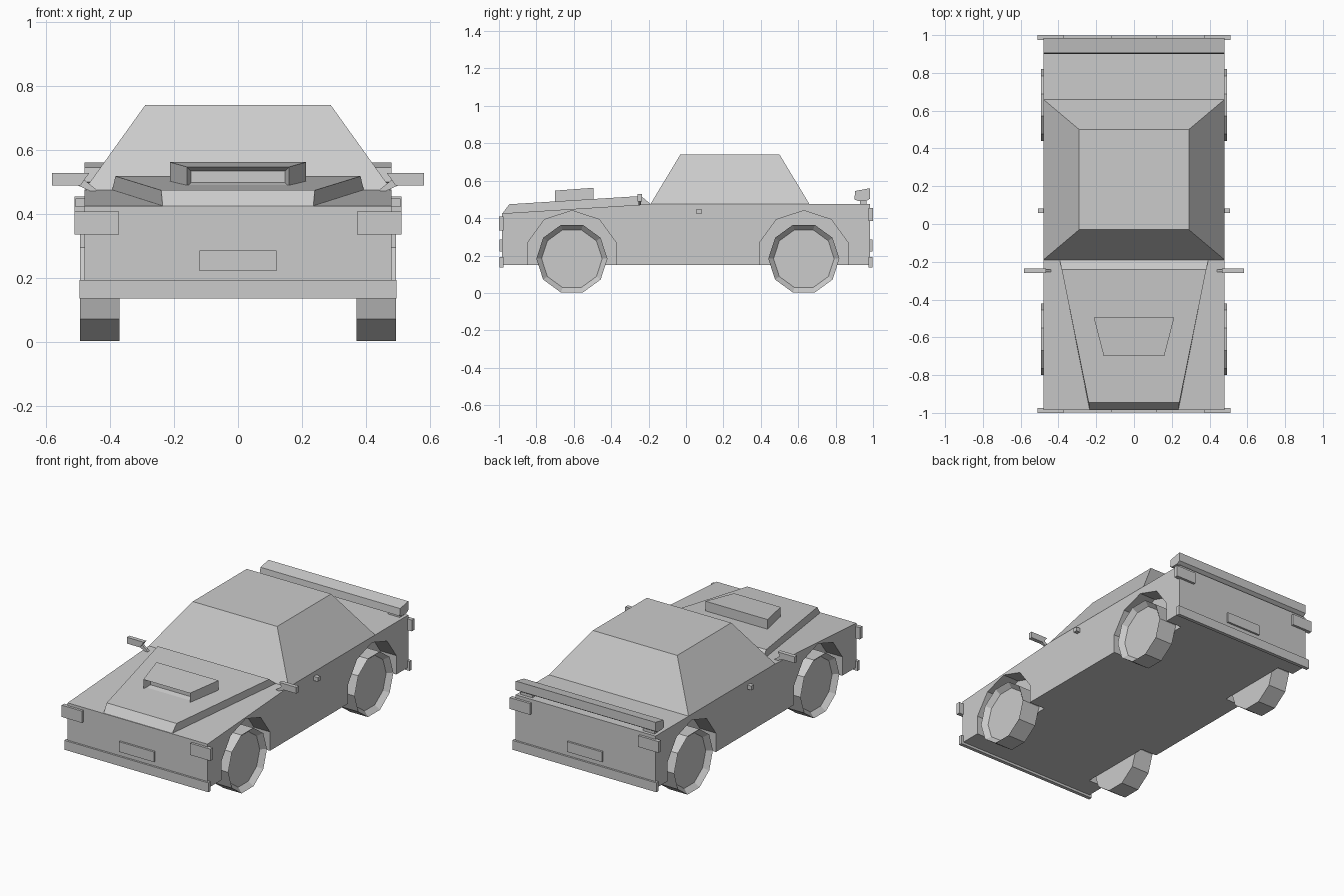
import bpy, bmesh
from math import sin, cos, pi

if "Cube" in bpy.data.objects:
    bpy.data.objects.remove(bpy.data.objects["Cube"])


def mesh_object(name, bm):
    bmesh.ops.recalc_face_normals(bm, faces=bm.faces)
    me = bpy.data.meshes.new(name)
    bm.to_mesh(me)
    bm.free()
    ob = bpy.data.objects.new(name, me)
    bpy.context.collection.objects.link(ob)
    return ob


def loft(name, ring_a, ring_b):
    """Closed solid between two matching outlines."""
    bm = bmesh.new()
    a = [bm.verts.new(p) for p in ring_a]
    b = [bm.verts.new(p) for p in ring_b]
    bm.faces.new(a)
    bm.faces.new(b)
    for i in range(len(a)):
        j = (i + 1) % len(a)
        bm.faces.new((a[i], a[j], b[j], b[i]))
    return mesh_object(name, bm)


def side_prism(name, yz, x0, x1):
    return loft(name, [(x0, y, z) for y, z in yz], [(x1, y, z) for y, z in yz])


def box(name, x0, x1, y0, y1, z0, z1):
    return side_prism(name, [(y0, z0), (y1, z0), (y1, z1), (y0, z1)], x0, x1)


def decagon(cy, cz, r, turn=0.0):
    return [(cy + r * cos(turn + i * pi / 5), cz + r * sin(turn + i * pi / 5)) for i in range(10)]


def recess(ob, pick, thickness, depth):
    """Inset the faces chosen by pick() and push them inwards."""
    bm = bmesh.new()
    bm.from_mesh(ob.data)
    faces = [f for f in bm.faces if pick(f)]
    bmesh.ops.inset_region(bm, faces=faces, thickness=thickness)
    for f in faces:
        bmesh.ops.translate(bm, verts=f.verts, vec=-f.normal * depth)
    bm.to_mesh(ob.data)
    bm.free()


AXLES = {"front": -0.61, "rear": 0.63}

# Body with ten-sided wheel arches
body = side_prism("body", [(-0.985, 0.15), (0.985, 0.15), (0.985, 0.475),
                           (-0.19, 0.475), (-0.985, 0.425)], -0.48, 0.48)
for end, y in AXLES.items():
    for s in (-1, 1):
        cutter = side_prism("arch_cutter", decagon(y, 0.19, 0.25, pi / 2), s * 0.37, s * 0.6)
        cutter.hide_render = True
        mod = body.modifiers.new("arch", 'BOOLEAN')
        mod.operation = 'DIFFERENCE'
        mod.solver = 'EXACT'
        mod.object = cutter
        bpy.context.view_layer.objects.active = body
        bpy.ops.object.modifier_apply(modifier=mod.name)
        bpy.data.objects.remove(cutter)

        # Wheel with a recessed hub
        wheel = side_prism(f"{end}_wheel", decagon(y, 0.183, 0.19), s * 0.37, s * 0.493)
        recess(wheel, lambda f: f.normal.x * s > 0.9, 0.028, 0.03)

# Cabin
loft("cabin",
     [(-0.48, -0.19, 0.475), (0.48, -0.19, 0.475), (0.48, 0.66, 0.475), (-0.48, 0.66, 0.475)],
     [(-0.29, -0.03, 0.74), (0.29, -0.03, 0.74), (0.29, 0.5, 0.74), (-0.29, 0.5, 0.74)])

# Raised bonnet panel, widening towards the windscreen
bonnet = [(-0.985, 0.42, 0.235), (-0.945, 0.474, 0.24), (-0.24, 0.518, 0.383),
          (-0.19, 0.475, 0.393), (-0.19, 0.46, 0.393)]
loft("bonnet_panel", [(-x, y, z) for y, z, x in bonnet], [(x, y, z) for y, z, x in bonnet])

# Bonnet scoop with a slot in its front
scoop = loft("bonnet_scoop",
             [(-0.16, -0.7, 0.485), (0.16, -0.7, 0.485), (0.16, -0.7, 0.547), (-0.16, -0.7, 0.547)],
             [(-0.213, -0.495, 0.5), (0.213, -0.495, 0.5), (0.213, -0.495, 0.562), (-0.213, -0.495, 0.562)])
recess(scoop, lambda f: f.normal.y < -0.9, 0.019, 0.05)

# Bumpers, plates and lamps at both ends
for end, s, z0, z1 in (("front", -1, 0.335, 0.408), ("rear", 1, 0.385, 0.455)):
    box(f"{end}_bumper", -0.495, 0.495, s * 0.975, s * 0.997, 0.135, 0.193)
    box(f"{end}_plate", -0.12, 0.12, s * 0.98, s * 0.997, 0.222, 0.285)
    for m in (-1, 1):
        box(f"{end}_lamp", m * 0.372, m * 0.511, s * 0.975, s, z0, z1)

# Rear spoiler
side_prism("spoiler", [(0.9, 0.5), (0.92, 0.492), (0.965, 0.492), (0.985, 0.505),
                       (0.985, 0.56), (0.905, 0.545)], -0.48, 0.48)

# Spoiler struts, door handles and mirrors
mirror_outline = [(0.445, 0.478), (0.455, 0.468), (0.5, 0.49), (0.582, 0.49),
                  (0.582, 0.528), (0.497, 0.528), (0.465, 0.505), (0.485, 0.495)]
mirror_outline = [(0.455, 0.465), (0.5, 0.489), (0.582, 0.489), (0.582, 0.528),
                  (0.5, 0.528), (0.467, 0.528)]
mirror_head = [(0.492, 0.489), (0.582, 0.489), (0.582, 0.528), (0.465, 0.528)]
mirror_stalk = [(0.44, 0.474), (0.455, 0.468), (0.5, 0.489), (0.485, 0.51)]
for s in (-1, 1):
    box("spoiler_strut", s * 0.38, s * 0.46, 0.93, 0.965, 0.47, 0.495)
    box("door_handle", s * 0.475, s * 0.508, 0.057, 0.083, 0.422, 0.448)
    for name, xz, y0, y1 in (("mirror_head", mirror_head, -0.26, -0.235),
                             ("mirror_stalk", mirror_stalk, -0.255, -0.24)):
        loft(name, [(s * x, y0, z) for x, z in xz], [(s * x, y1, z) for x, z in xz])
